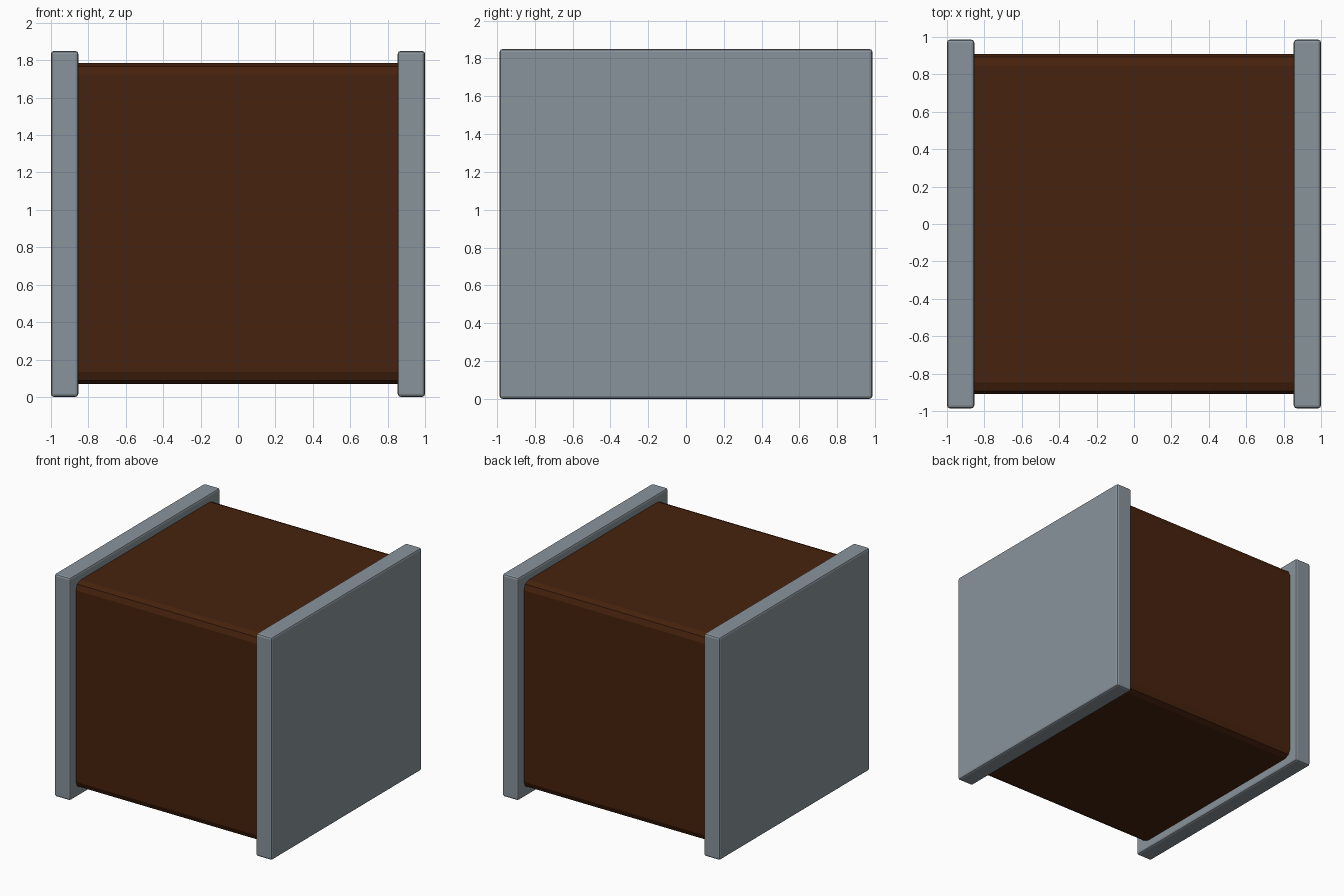
import bpy

if "Cube" in bpy.data.objects:
    bpy.data.objects.remove(bpy.data.objects["Cube"])


def material(name, color):
    m = bpy.data.materials.new(name)
    m.diffuse_color = (*color, 1)
    m.use_nodes = True
    m.node_tree.nodes["Principled BSDF"].inputs["Base Color"].default_value = m.diffuse_color
    return m


def box(name, size, loc, mat):
    bpy.ops.mesh.primitive_cube_add(size=1, location=loc)
    ob = bpy.context.object
    ob.name = name
    ob.scale = size
    bpy.ops.object.transform_apply(location=False, rotation=False, scale=True)
    ob.data.materials.append(mat)
    return ob


def bevel(ob, width, segments):
    b = ob.modifiers.new("rounded_edges", 'BEVEL')
    b.width = width
    b.segments = segments
    b.limit_method = 'ANGLE'
    return b


brown = material("dark_brown", (0.062, 0.016, 0.004))
grey = material("blue_grey", (0.25, 0.295, 0.33))

# Core block: only the four long edges along x are rounded
core = box("core_block", (1.72, 1.82, 1.715), (0, 0, 0.9275), brown)
attr = core.data.attributes.new("bevel_weight_edge", 'FLOAT', 'EDGE')
for e in core.data.edges:
    a, b = (core.data.vertices[i].co for i in e.vertices)
    attr.data[e.index].value = 1.0 if abs(a.x - b.x) > 0.1 else 0.0
bevel(core, 0.062, 2).limit_method = 'WEIGHT'

# End plates with slightly softened edges
for side, name in ((-1, "left_end_plate"), (1, "right_end_plate")):
    plate = box(name, (0.146, 1.972, 1.85), (side * 0.927, 0, 0.925), grey)
    bevel(plate, 0.016, 2)
